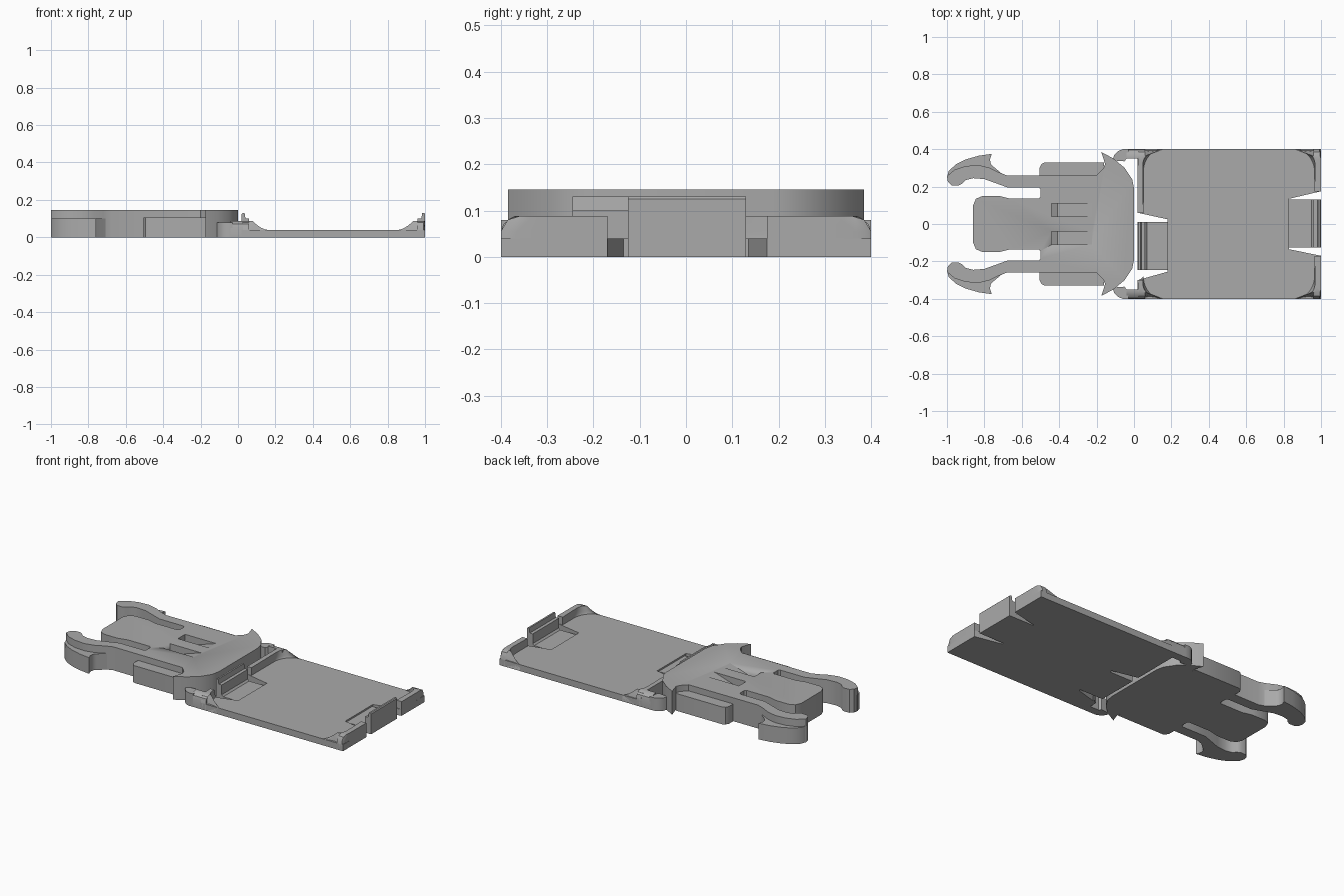
import bpy, bmesh, math

if "Cube" in bpy.data.objects:
    bpy.data.objects.remove(bpy.data.objects["Cube"])

grey = bpy.data.materials.new("plastic_grey")
grey.use_nodes = True
colour = (0.4, 0.4, 0.4, 1)
grey.diffuse_color = colour
grey.node_tree.nodes["Principled BSDF"].inputs["Base Color"].default_value = colour


def finish(name, bm, angle=35):
    bmesh.ops.recalc_face_normals(bm, faces=bm.faces)
    mesh = bpy.data.meshes.new(name)
    bm.to_mesh(mesh)
    bm.free()
    mesh.materials.append(grey)
    obj = bpy.data.objects.new(name, mesh)
    bpy.context.scene.collection.objects.link(obj)
    bpy.ops.object.select_all(action='DESELECT')
    obj.select_set(True)
    bpy.context.view_layer.objects.active = obj
    bpy.ops.object.shade_smooth_by_angle(angle=math.radians(angle))
    return obj


def prism(name, points, low, high, axis="z"):
    """Extrude an outline: (x, y) along z, (x, z) along y, or (y, z) along x."""
    place = {"z": lambda a, b: (a, b, low), "y": lambda a, b: (a, low, b),
             "x": lambda a, b: (low, a, b)}[axis]
    move = [high - low if axis == k else 0 for k in "xyz"]
    bm = bmesh.new()
    face = bm.faces.new([bm.verts.new(place(*p)) for p in points])
    new = bmesh.ops.extrude_face_region(bm, geom=[face])["geom"]
    bmesh.ops.translate(bm, vec=move, verts=[v for v in new if isinstance(v, bmesh.types.BMVert)])
    return finish(name, bm)


def flip(points):
    return [(x, -y) for x, y in reversed(points)]


# Male clip: head, two spring arms and centre tongue in one outline
half = [(0, .19), (-.01, .24), (-.05, .3), (-.11, .35), (-.175, .385),
        (-.163, .35), (-.155, .32), (-.165, .295), (-.2, .26), (-.675, .258),
        (-.72, .275), (-.77, .3), (-.83, .315), (-.9, .31), (-.96, .29),
        (-1, .255), (-.995, .225), (-.975, .207), (-.94, .205), (-.92, .215),
        (-.9, .235), (-.86, .245), (-.8, .24), (-.675, .195), (-.51, .195),
        (-.5, .185), (-.5, .145), (-.51, .135), (-.66, .135), (-.72, .15),
        (-.81, .15), (-.845, .135), (-.86, .1)]
clip = prism("clip_body", half + flip(half), 0, .145)

# Sloping grip pockets in the clip top
for side, y in (("left", .04), ("right", -.11)):
    cutter = prism("pocket_cutter_" + side,
                   [(-.225, .145), (-.225, .2), (-.44, .2), (-.44, .1), (-.41, .085)], y, y + .07, "y")
    cutter.hide_render = True
    cutter.hide_viewport = True
    mod = clip.modifiers.new("pocket_" + side, 'BOOLEAN')
    mod.operation, mod.solver, mod.object = 'DIFFERENCE', 'EXACT', cutter

# Barbs and side ledges of the clip
barb = [(-1, .25), (-.99, .285), (-.95, .32), (-.9, .345), (-.83, .365), (-.76, .375),
        (-.77, .345), (-.765, .32), (-.755, .31), (-.69, .255), (-.8, .27), (-.9, .28)]
ledge = [(-.16, .25), (-.16, .328), (-.48, .328), (-.495, .32), (-.505, .3), (-.505, .25)]
for side, turn in (("left", list), ("right", flip)):
    prism("barb_" + side, turn(barb), 0, .1)
    prism("side_ledge_" + side, turn(ledge), 0, .107)

# Flat base plate with a notch at each end for the tabs
plate = [(.02, .06), (.18, .025), (.18, -.255), (.02, -.3), (.02, -.4), (1, -.4),
         (1, -.17), (.83, -.135), (.83, .135), (1, .175), (1, .4), (.02, .4)]
prism("base_plate", plate, 0, .04)

# Hooked tabs
tab = [(0, 0), (.17, 0), (.17, .03), (.05, .03), (.04, .04), (.04, .1), (.02, .1),
       (.015, .13), (.005, .13), (0, .125)]
prism("tab_inner", [(.02 + u, z) for u, z in tab], -.245, .01, "y")
prism("tab_outer", [(1 - u, z) for u, z in tab], -.125, .13, "y")


# End ribs with a scooped corner, lofted around the corner
def end_rib(name, edge, inward, start, side, wide):
    stations = [(wide, start, wide, start, 0, start)]
    steps = 10
    for i in range(steps + 1):
        a = math.pi / 2 * i / steps
        s, c = math.sin(a), 1 - math.cos(a)
        stations.append((wide + .105 * c, .28 + .12 * s,
                         wide * .9 + .03 * c, .31 + .06 * s,
                         .04 * c, .31 + .09 * min(1, 2 * s)))
    bm = bmesh.new()
    rows = []
    for fu, fv, tu, tv, ou, ov in stations:
        row = [(fu, fv, 0)]
        for k in range(6):
            t = k / 5
            row.append((fu + (tu - fu) * t, fv + (tv - fv) * t, .04 + .048 * t ** 1.6))
        row += [(ou, min(ov, .36), .088), (ou, min(ov, .385), .08), (ou, ov, .055), (ou, ov, 0)]
        rows.append([bm.verts.new((edge + inward * u, side * v, z)) for u, v, z in row])
    for a, b in zip(rows, rows[1:]):
        for k in range(len(a)):
            j = (k + 1) % len(a)
            bm.faces.new((a[k], a[j], b[j], b[k]))
    bm.faces.new(rows[0])
    bm.faces.new(rows[-1])
    bmesh.ops.remove_doubles(bm, verts=bm.verts, dist=.0005)
    finish(name, bm)


end_rib("inner_rib_left", .02, 1, .06, 1, .03)
end_rib("inner_rib_right", .02, 1, .3, -1, .03)
end_rib("outer_rib_left", 1, -1, .175, 1, .035)
end_rib("outer_rib_right", 1, -1, .17, -1, .035)

# Rounded links joining the plate to the clip head
link = [(.35, 0), (.4, 0), (.4, .05), (.395, .07), (.38, .083), (.36, .088), (.35, .088)]
nose = [(-.03, .4), (-.06, .4), (-.085, .39), (-.105, .37), (-.115, .34), (-.05, .335), (-.04, .35), (-.03, .355)]
for side, s in (("left", 1), ("right", -1)):
    prism("link_bar_" + side, [(s * y, z) for y, z in link], -.04, .06, "x")
    prism("link_nose_" + side, [(x, s * y) for x, y in nose], 0, .08)
